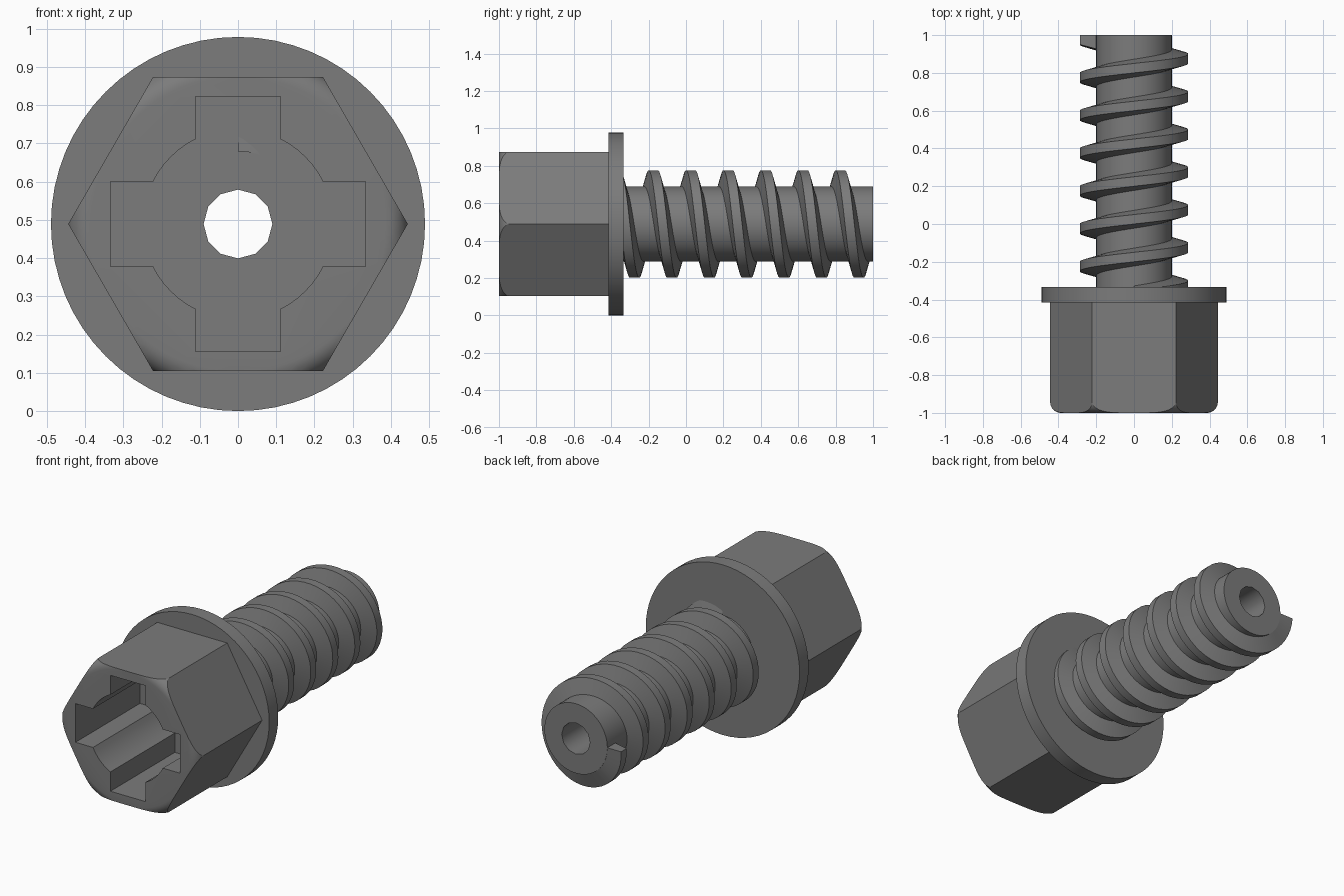
import bpy, bmesh
from math import sin, cos, pi, radians, hypot, atan2

if "Cube" in bpy.data.objects:
    bpy.data.objects.remove(bpy.data.objects["Cube"])

AXIS_Z = 0.489
GREY = (0.2, 0.2, 0.2, 1.0)
steel = bpy.data.materials.new("dark grey steel")
steel.use_nodes = True
steel.diffuse_color = GREY
steel.node_tree.nodes["Principled BSDF"].inputs["Base Color"].default_value = GREY


def polar(r, a, y):
    """Point at radius r and angle a around the bolt axis (a = 0 is up)."""
    return (r * sin(a), y, AXIS_Z + r * cos(a))


def finish(name, bm):
    bmesh.ops.remove_doubles(bm, verts=bm.verts, dist=1e-5)
    bmesh.ops.recalc_face_normals(bm, faces=bm.faces)
    mesh = bpy.data.meshes.new(name)
    bm.to_mesh(mesh)
    bm.free()
    mesh.materials.append(steel)
    ob = bpy.data.objects.new(name, mesh)
    bpy.context.collection.objects.link(ob)
    return ob


def activate(ob):
    bpy.ops.object.select_all(action='DESELECT')
    ob.select_set(True)
    bpy.context.view_layer.objects.active = ob


def prism(name, outline, y0, y1):
    """Extrude a polar outline of (radius, angle) along the axis."""
    bm = bmesh.new()
    rings = [[bm.verts.new(polar(r, a, y)) for r, a in outline] for y in (y0, y1)]
    n = len(outline)
    for ring in rings:
        bm.faces.new(ring)
    for i in range(n):
        j = (i + 1) % n
        bm.faces.new((rings[0][i], rings[0][j], rings[1][j], rings[1][i]))
    return finish(name, bm)


def lathe(name, profile, steps=64):
    """Solid of revolution; flat end caps close the first and last ring."""
    bm = bmesh.new()
    rings = [[bm.verts.new(polar(r, 2 * pi * i / steps, y)) for i in range(steps)]
             for r, y in profile]
    bm.faces.new(rings[0])
    bm.faces.new(rings[-1])
    for p, q in zip(rings, rings[1:]):
        for i in range(steps):
            j = (i + 1) % steps
            bm.faces.new((p[i], p[j], q[j], q[i]))
    return finish(name, bm)


def boolean(ob, tool, operation):
    mod = ob.modifiers.new("cut", 'BOOLEAN')
    mod.operation, mod.object, mod.solver = operation, tool, 'EXACT'
    activate(ob)
    bpy.ops.object.modifier_apply(modifier=mod.name)
    bpy.data.objects.remove(tool)


def smooth(ob, angle):
    activate(ob)
    bpy.ops.object.shade_smooth_by_angle(angle=radians(angle))


# Hex head: rounded blank trimmed to a hexagon
R, FILLET, FRONT, SEAT = 0.444, 0.058, -1.0, -0.415
blank = [(R - FILLET + FILLET * sin(t), FRONT + FILLET - FILLET * cos(t))
         for t in (pi / 2 * k / 8 for k in range(9))]
head = lathe("hex_head", blank + [(R, SEAT)], 96)
hexagon = [(R, pi / 6 + pi / 3 * k) for k in range(6)]
boolean(head, prism("hex_trim", hexagon, -1.1, -0.3), 'INTERSECT')

# Cross socket with a round core
HALF, REACH, STEP = 0.111, 0.333, 0.222
tip = (hypot(HALF, REACH), atan2(HALF, REACH))
core, start = hypot(HALF, STEP), atan2(HALF, STEP)
quarter = [tip]
quarter += [(core, start + (pi / 2 - 2 * start) * k / 6) for k in range(7)]
quarter += [(tip[0], pi / 2 - tip[1])]
socket = [(r, a + q * pi / 2) for q in range(4) for r, a in quarter]
boolean(head, prism("socket_cutter", socket, -1.1, -0.3), 'DIFFERENCE')
smooth(head, 25)

# Flange and shank, bored through
shank = lathe("flange_and_shank", [(0.489, SEAT), (0.489, -0.333), (0.2, -0.333), (0.2, 1.0)])
bore = [(0.09, pi / 6 * k) for k in range(12)]
boolean(shank, prism("bore_cutter", bore, -1.1, 1.1), 'DIFFERENCE')
smooth(shank, 35)

# Helical thread with a trapezoid section
PITCH, TURNS, SEG, Y0 = 0.2, 6.75, 48, -0.375
section = [(0.19, -0.05), (0.287, -0.025), (0.287, 0.025), (0.19, 0.05)]
bm = bmesh.new()
loops = []
for i in range(int(TURNS * SEG) + 1):
    turn = i / SEG
    loops.append([bm.verts.new(polar(r, 2 * pi * turn, min(1.0, Y0 + PITCH * turn + dy)))
                  for r, dy in section])
bm.faces.new(loops[0])
bm.faces.new(loops[-1])
for p, q in zip(loops, loops[1:]):
    for i in range(4):
        j = (i + 1) % 4
        bm.faces.new((p[i], p[j], q[j], q[i]))
smooth(finish("thread", bm), 30)
